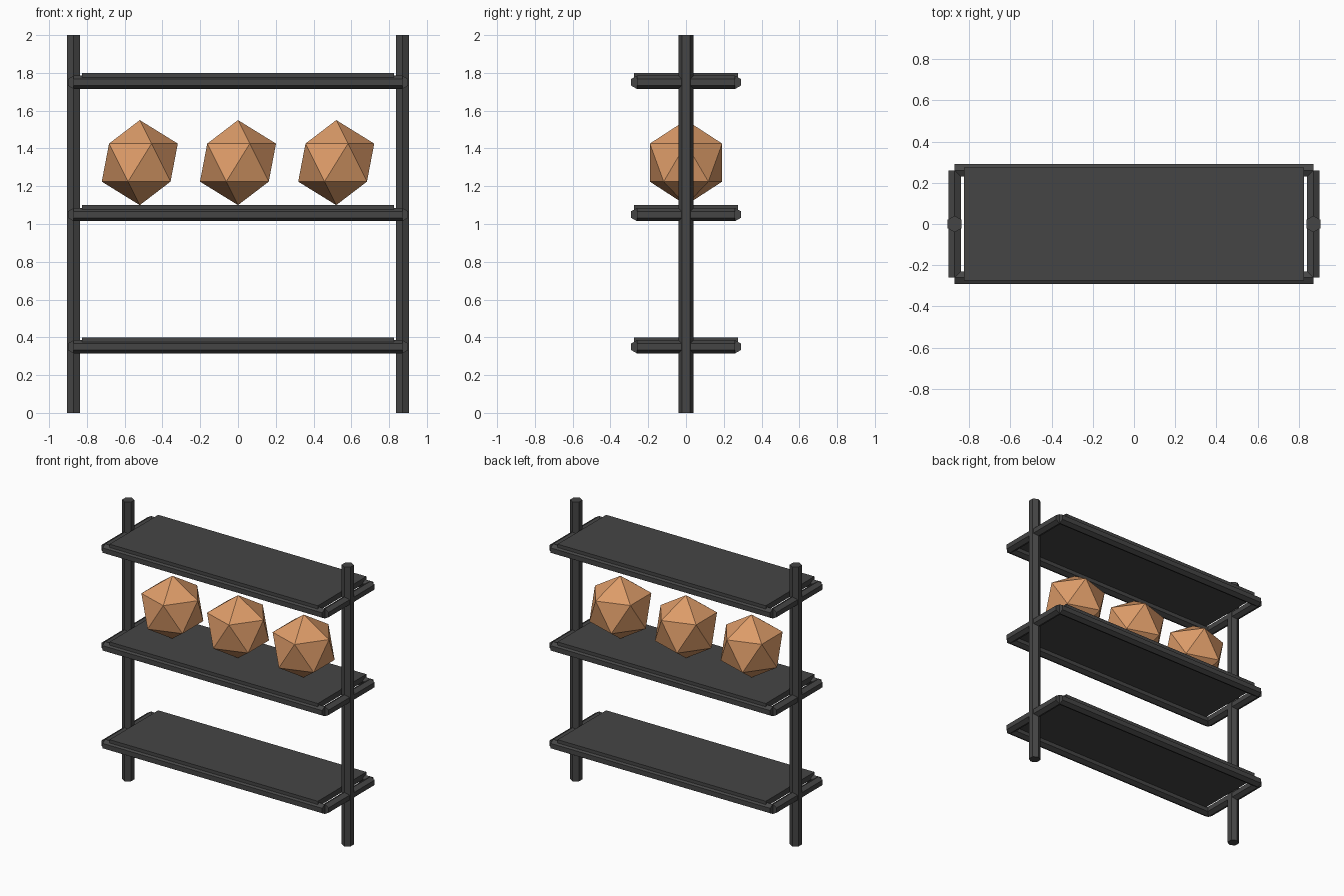
import bpy
import math
from mathutils import Vector

if "Cube" in bpy.data.objects:
    bpy.data.objects.remove(bpy.data.objects["Cube"])


def material(name, color):
    m = bpy.data.materials.new(name)
    m.diffuse_color = (*color, 1.0)
    m.use_nodes = True
    m.node_tree.nodes["Principled BSDF"].inputs["Base Color"].default_value = m.diffuse_color
    return m


DARK = material("dark grey metal", (0.06, 0.06, 0.06))
ORANGE = material("orange", (0.72, 0.33, 0.14))


def add_object(name, verts, faces, mat):
    me = bpy.data.meshes.new(name)
    me.from_pydata(verts, [], faces)
    me.materials.append(mat)
    ob = bpy.data.objects.new(name, me)
    bpy.context.collection.objects.link(ob)
    return ob


def hex_bar(name, start, end, radius, point_dir):
    """Six-sided bar from start to end, one ridge facing point_dir."""
    start, end, u = Vector(start), Vector(end), Vector(point_dir)
    v = (end - start).normalized().cross(u)
    ring = [radius * (u * math.cos(a) + v * math.sin(a))
            for a in (i * math.tau / 6 for i in range(6))]
    verts = [start + p for p in ring] + [end + p for p in ring]
    faces = [(i, (i + 1) % 6, (i + 1) % 6 + 6, i + 6) for i in range(6)]
    faces += [(5, 4, 3, 2, 1, 0), (6, 7, 8, 9, 10, 11)]
    return add_object(name, verts, faces, DARK)


def box(name, x, y, z0, z1):
    verts = [(sx * x, sy * y, z) for z in (z0, z1)
             for sx, sy in ((-1, -1), (1, -1), (1, 1), (-1, 1))]
    faces = [(3, 2, 1, 0), (4, 5, 6, 7)]
    faces += [(i, (i + 1) % 4, (i + 1) % 4 + 4, i + 4) for i in range(4)]
    return add_object(name, verts, faces, DARK)


POST_X, RAIL_Y, RAIL_R = 0.87, 0.26, 0.035

# upright posts
for side, s in (("left", -1), ("right", 1)):
    hex_bar(f"{side}_post", (s * POST_X, 0, 0), (s * POST_X, 0, 2), 0.04, (0, 1, 0))

# three shelves, each a board on a frame of hexagonal rails
for level, z in (("lower", 0.35), ("middle", 1.05), ("upper", 1.75)):
    box(f"{level}_shelf_board", 0.825, 0.275, z + 0.01, z + 0.05)
    for side, s in (("front", -1), ("back", 1)):
        hex_bar(f"{level}_{side}_rail", (-POST_X, s * RAIL_Y, z),
                (POST_X, s * RAIL_Y, z), RAIL_R, (0, 0, 1))
    for side, s in (("left", -1), ("right", 1)):
        hex_bar(f"{level}_{side}_rail", (s * POST_X, -RAIL_Y, z),
                (s * POST_X, RAIL_Y, z), RAIL_R, (0, 0, 1))

# faceted balls on the middle shelf
for side, x in (("left", -0.52), ("centre", 0), ("right", 0.52)):
    bpy.ops.mesh.primitive_ico_sphere_add(subdivisions=1, radius=0.225,
                                          location=(x, 0, 1.325))
    ball = bpy.context.object
    ball.name = f"{side}_ball"
    ball.data.materials.append(ORANGE)
